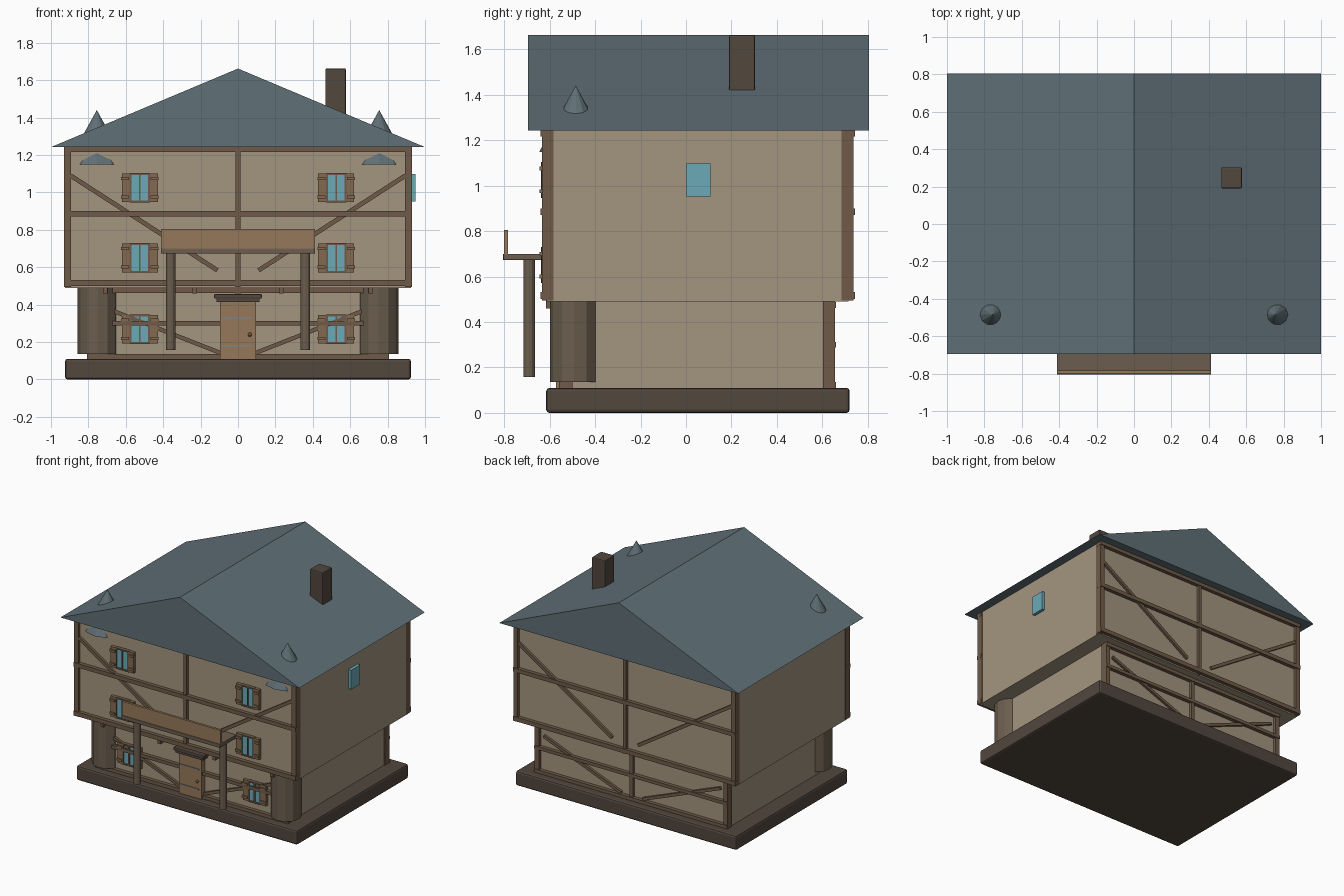
import bpy, bmesh, math

if "Cube" in bpy.data.objects:
    bpy.data.objects.remove(bpy.data.objects["Cube"])


def material(name, r, g, b):
    m = bpy.data.materials.new(name)
    m.diffuse_color = (r, g, b, 1)
    m.use_nodes = True
    m.node_tree.nodes["Principled BSDF"].inputs["Base Color"].default_value = m.diffuse_color
    return m


PLASTER = material("plaster", 0.37, 0.30, 0.215)
BEAM = material("beam_wood", 0.16, 0.105, 0.066)
POST = material("post_wood", 0.145, 0.11, 0.075)
PLANK = material("plank_wood", 0.30, 0.19, 0.10)
SHUTTER = material("shutter_wood", 0.23, 0.145, 0.08)
STONE = material("dark_stone", 0.085, 0.063, 0.048)
SLATE = material("slate", 0.115, 0.16, 0.18)
GLASS = material("glass", 0.15, 0.40, 0.48)
IRON = material("iron", 0.22, 0.23, 0.24)


def finish(name, bm, mat, bevel=0.0):
    bmesh.ops.recalc_face_normals(bm, faces=bm.faces)
    me = bpy.data.meshes.new(name)
    bm.to_mesh(me)
    bm.free()
    me.materials.append(mat)
    ob = bpy.data.objects.new(name, me)
    bpy.context.collection.objects.link(ob)
    if bevel:
        mod = ob.modifiers.new("bevel", 'BEVEL')
        mod.width = bevel
        mod.segments = 2
    return ob


def box(name, xs, ys, zs, mat, bevel=0.0):
    bm = bmesh.new()
    bmesh.ops.create_cube(bm, size=1)
    for v in bm.verts:
        v.co = [(a + b) / 2 + c * abs(b - a) for (a, b), c in zip((xs, ys, zs), v.co)]
    return finish(name, bm, mat, bevel)


def cone(name, x, y, z0, z1, r0, r1, sides, mat):
    bm = bmesh.new()
    bmesh.ops.create_cone(bm, cap_ends=True, segments=sides, radius1=r0, radius2=r1, depth=z1 - z0)
    bmesh.ops.translate(bm, verts=bm.verts, vec=(x, y, (z0 + z1) / 2))
    return finish(name, bm, mat)


def brace(name, x0, z0, x1, z1, y, width, mat):
    # diagonal timber lying flat on a front or back wall
    dx, dz = x1 - x0, z1 - z0
    h = math.hypot(dx, dz) / 2
    ob = box(name, (-h, h), (-0.012, 0.012), (-width / 2, width / 2), mat)
    ob.location = ((x0 + x1) / 2, y, (z0 + z1) / 2)
    ob.rotation_euler = (0, -math.atan2(dz, dx), 0)
    return ob


def out(wall, side, a, b):
    # depth range measured outwards from a wall
    return tuple(sorted((wall + side * a, wall + side * b)))


# main masses
box("stone_base", (-0.925, 0.925), (-0.615, 0.72), (0, 0.11), STONE, 0.014)
box("lower_storey", (-0.80, 0.80), (-0.53, 0.633), (0.10, 0.50), PLASTER)
box("upper_storey", (-0.925, 0.925), (-0.612, 0.715), (0.49, 1.25), PLASTER)
box("chimney", (0.467, 0.577), (0.19, 0.303), (1.30, 1.663), STONE, 0.007)

# gable roof, extruded profile
bm = bmesh.new()
face = bm.faces.new([bm.verts.new((x, -0.695, z)) for x, z in ((-1, 1.242), (1, 1.242), (0, 1.662))])
ext = bmesh.ops.extrude_face_region(bm, geom=[face])
bmesh.ops.translate(bm, vec=(0, 1.5, 0), verts=[g for g in ext["geom"] if isinstance(g, bmesh.types.BMVert)])
finish("roof", bm, SLATE)

# timber frames on front and back walls
for tag, side, low, up in (("front", -1, -0.53, -0.612), ("back", 1, 0.633, 0.715)):
    for z0, z1 in ((0.50, 0.532), (0.87, 0.90), (1.215, 1.242)):
        box(f"upper_{tag}_rail", (-0.93, 0.93), out(up, side, -0.02, 0.028), (z0, z1), BEAM)
    for x in (-0.911, 0, 0.911):
        w = 0.018 if x else 0.013
        box(f"upper_{tag}_post", (x - w, x + w), out(up, side, -0.03, 0.022), (0.495, 1.242), BEAM)
    for z0, z1 in ((0.11, 0.135), (0.287, 0.312), (0.462, 0.488)):
        box(f"lower_{tag}_rail", (-0.808, 0.808), out(low, side, -0.02, 0.028), (z0, z1), BEAM)
    for x in (-0.79, 0, 0.79):
        w = 0.018 if x else 0.013
        box(f"lower_{tag}_post", (x - w, x + w), out(low, side, -0.03, 0.022), (0.11, 0.49), BEAM)
    for s in (-1, 1):
        brace(f"upper_{tag}_brace", s * 0.895, 1.09, s * 0.11, 0.583, up + side * 0.006, 0.024, BEAM)
        brace(f"lower_{tag}_brace", s * 0.74, 0.395, s * 0.09, 0.14, low + side * 0.006, 0.022, BEAM)

# joist ends under the front overhang
for x in (-0.71, -0.23, 0.23, 0.71):
    box("joist_end", (x - 0.012, x + 0.012), (-0.615, -0.52), (0.46, 0.495), BEAM)


# shuttered window
def window(cx, zc, wall):
    h = 0.074
    box("window_glass", (cx - 0.05, cx + 0.05), out(wall, -1, -0.01, 0.018), (zc - h, zc + h), GLASS)
    for x in (-0.05, 0, 0.05):
        box("window_bar", (cx + x - 0.005, cx + x + 0.005), out(wall, -1, 0, 0.026), (zc - h, zc + h), BEAM)
    for z in (-h, h):
        box("window_rail", (cx - 0.055, cx + 0.055), out(wall, -1, 0, 0.026), (zc + z - 0.005, zc + z + 0.005), BEAM)
    for s in (-1, 1):
        xs = sorted((cx + s * 0.055, cx + s * 0.096))
        box("shutter", xs, out(wall, -1, 0, 0.024), (zc - 0.077, zc + 0.077), SHUTTER)
        for z in (-0.05, 0.05):
            xb = sorted((cx + s * 0.057, cx + s * 0.10))
            box("shutter_batten", xb, out(wall, -1, 0.01, 0.033), (zc + z - 0.008, zc + z + 0.008), SHUTTER)


for s in (-1, 1):
    window(s * 0.525, 1.025, -0.612)
    window(s * 0.525, 0.65, -0.612)
    window(s * 0.525, 0.268, -0.53)
box("side_window", (0.92, 0.948), (0, 0.108), (0.952, 1.098), GLASS)

# corner turrets, their roofs poke out through wall and main roof
for s in (-1, 1):
    cone("turret", s * 0.75, -0.492, 0.135, 1.15, 0.107, 0.107, 12, POST)
    cone("turret_roof", s * 0.755, -0.485, 1.148, 1.44, 0.161, 0, 12, SLATE)

# balcony
box("balcony_floor", (-0.412, 0.412), (-0.805, -0.60), (0.672, 0.70), POST, 0.004)
box("balcony_rail", (-0.412, 0.412), (-0.80, -0.782), (0.69, 0.805), PLANK)
for s in (-1, 1):
    cone("balcony_post", s * 0.36, -0.69, 0.157, 0.68, 0.026, 0.026, 12, POST)

# door
box("door", (-0.095, 0.095), (-0.572, -0.52), (0.11, 0.42), PLANK)
box("door_lintel", (-0.127, 0.127), (-0.595, -0.52), (0.432, 0.457), STONE, 0.006)
box("door_head", (-0.115, 0.115), (-0.585, -0.52), (0.415, 0.435), STONE)
for z in (0.18, 0.33):
    box("door_hinge", (-0.09, 0.075), (-0.577, -0.56), (z - 0.004, z + 0.004), IRON)
bm = bmesh.new()
bmesh.ops.create_uvsphere(bm, u_segments=10, v_segments=6, radius=0.011)
bmesh.ops.translate(bm, verts=bm.verts, vec=(0.063, -0.577, 0.24))
finish("door_knob", bm, BEAM)
